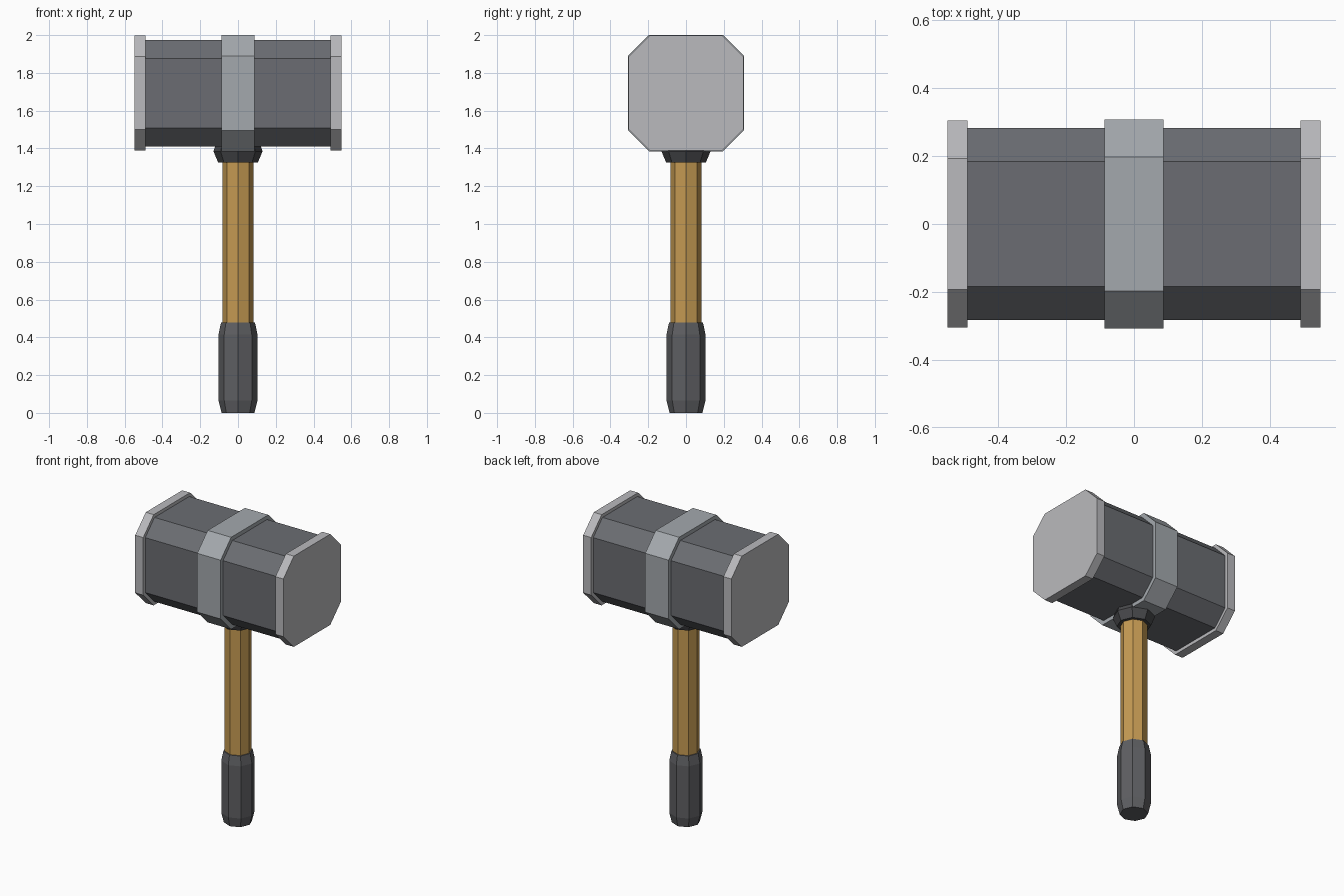
import bpy, bmesh
from math import cos, sin, pi

if "Cube" in bpy.data.objects:
    bpy.data.objects.remove(bpy.data.objects["Cube"])

HEAD_Z = 1.693


def material(name, r, g, b):
    m = bpy.data.materials.new(name)
    m.diffuse_color = (r, g, b, 1)
    m.use_nodes = True
    m.node_tree.nodes["Principled BSDF"].inputs["Base Color"].default_value = m.diffuse_color
    return m


def loft(name, rings, mat):
    """Skin a stack of equal-sized rings and cap both ends."""
    bm = bmesh.new()
    loops = [[bm.verts.new(p) for p in ring] for ring in rings]
    n = len(loops[0])
    for a, b in zip(loops, loops[1:]):
        for i in range(n):
            j = (i + 1) % n
            bm.faces.new((a[i], a[j], b[j], b[i]))
    bm.faces.new(loops[0][::-1])
    bm.faces.new(loops[-1])
    bmesh.ops.recalc_face_normals(bm, faces=bm.faces)
    me = bpy.data.meshes.new(name)
    bm.to_mesh(me)
    bm.free()
    me.materials.append(mat)
    ob = bpy.data.objects.new(name, me)
    bpy.context.collection.objects.link(ob)
    return ob


def head_block(name, x0, x1, half, flat, mat):
    """Chamfered square block running along x."""
    outline = [(half, -flat), (half, flat), (flat, half), (-flat, half),
               (-half, flat), (-half, -flat), (-flat, -half), (flat, -half)]
    loft(name, [[(x, y, HEAD_Z + z) for y, z in outline] for x in (x0, x1)], mat)


def octagon_post(name, profile, mat):
    """Eight-sided upright part from (radius, height) pairs."""
    loft(name, [[(r * cos(i * pi / 4), r * sin(i * pi / 4), z) for i in range(8)]
                for r, z in profile], mat)


steel = material("steel", 0.145, 0.152, 0.168)
band_steel = material("band_steel", 0.37, 0.395, 0.42)
plate_steel = material("plate_steel", 0.49, 0.49, 0.51)
wood = material("wood", 0.56, 0.325, 0.085)
grip_grey = material("grip_grey", 0.112, 0.114, 0.122)
collar_grey = material("collar_grey", 0.065, 0.067, 0.072)

# Hammer head: core, middle band and a striking plate on each end
head_block("head_core", -0.49, 0.49, 0.282, 0.184, steel)
head_block("head_band", -0.087, 0.087, 0.308, 0.197, band_steel)
for side, x0, x1 in (("left", -0.549, -0.49), ("right", 0.49, 0.549)):
    head_block("striking_plate_" + side, x0, x1, 0.304, 0.193, plate_steel)

# Handle, grip and collar
octagon_post("handle", [(0.083, 0.40), (0.083, 1.45)], wood)
octagon_post("grip", [(0.087, 0), (0.103, 0.065), (0.103, 0.415), (0.09, 0.478)], grip_grey)
octagon_post("collar", [(0.105, 1.325), (0.13, 1.385), (0.115, 1.43)], collar_grey)
